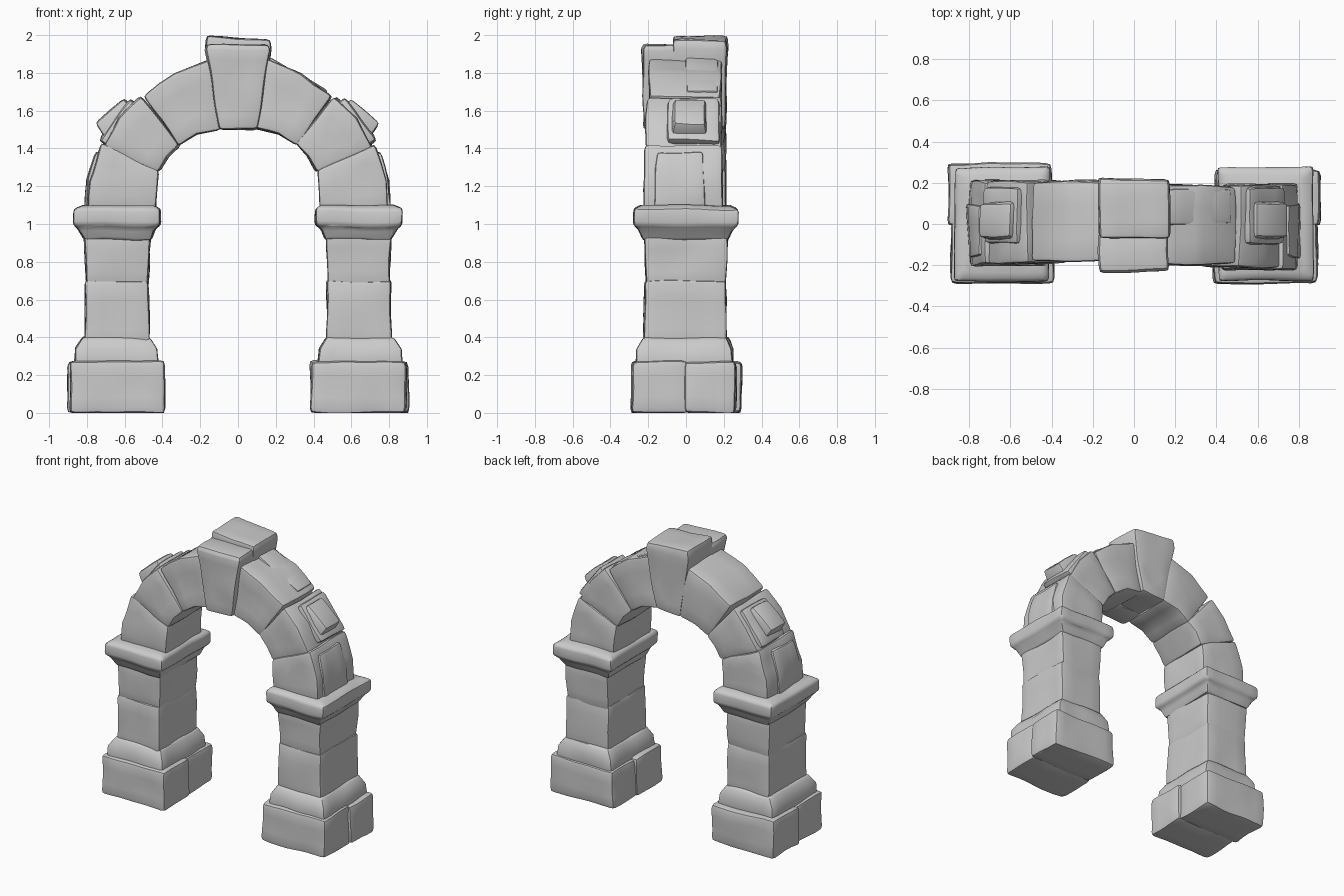
import bpy, bmesh, math, random
from mathutils import Vector, noise

if "Cube" in bpy.data.objects:
    bpy.data.objects.remove(bpy.data.objects["Cube"])

random.seed(4)


def stone(name, sections, bevel=0.022, rough=0.011):
    """Loft rectangles ((xa, za), (xb, zb), y0, y1) into a worn, rounded block."""
    bm = bmesh.new()
    rings = []
    for (xa, za), (xb, zb), y0, y1 in sections:
        rings.append([bm.verts.new(p) for p in
                      ((xa, y0, za), (xb, y0, zb), (xb, y1, zb), (xa, y1, za))])
    for a, b in zip(rings, rings[1:]):
        for i in range(4):
            j = (i + 1) % 4
            bm.faces.new((a[i], a[j], b[j], b[i]))
    bm.faces.new(rings[0][::-1])
    bm.faces.new(rings[-1])
    bmesh.ops.recalc_face_normals(bm, faces=bm.faces)
    # rounded edges
    sharp = [e for e in bm.edges if e.calc_face_angle(0) > math.radians(28)]
    bmesh.ops.bevel(bm, geom=sharp, offset=bevel, segments=2, profile=0.6,
                    affect='EDGES', clamp_overlap=True)
    # hewn, uneven faces
    for _ in range(3):
        long = [e for e in bm.edges if e.calc_length() > 0.09]
        if long:
            bmesh.ops.subdivide_edges(bm, edges=long, cuts=1, use_grid_fill=True)
    seed = Vector([random.uniform(-20, 20) for _ in range(3)])
    for v in bm.verts:
        on_floor = v.co.z < 0.004
        v.co += noise.noise_vector(v.co * 5 + seed) * rough
        v.co.z = 0 if on_floor else max(v.co.z, 0)
    bmesh.ops.triangulate(bm, faces=[f for f in bm.faces if len(f.verts) > 4])
    bmesh.ops.recalc_face_normals(bm, faces=bm.faces)
    me = bpy.data.meshes.new(name)
    bm.to_mesh(me)
    bm.free()
    ob = bpy.data.objects.new(name, me)
    bpy.context.collection.objects.link(ob)
    bpy.ops.object.select_all(action='DESELECT')
    ob.select_set(True)
    bpy.context.view_layer.objects.active = ob
    bpy.ops.object.shade_smooth_by_angle(angle=math.radians(40))
    return ob


def tier(s, x0, x1, y0, y1, z):
    """Horizontal section of a pillar on side s."""
    return ((s * x0, z), (s * x1, z), y0, y1)


for side, s in (("left", -1), ("right", 1)):
    yb = 0.295 if s < 0 else 0.265      # rear of the pillar base
    dy = 0.01 if s < 0 else -0.01       # slight shift of the arch stones

    # base: front and rear stones
    stone(side + "_base_front", [tier(s, .385, .89, -.29, .01, 0),
                                 tier(s, .385, .89, -.285, .01, .275)], .028)
    stone(side + "_base_rear", [tier(s, .395, .905, -.01, yb, 0),
                                tier(s, .40, .90, -.01, yb, .27)], .028)
    # stepped plinth
    stone(side + "_plinth", [tier(s, .42, .87, -.265, .25, .24),
                             tier(s, .43, .86, -.26, .245, .34),
                             tier(s, .465, .82, -.225, .22, .40)], .018)
    # shaft in two courses
    stone(side + "_shaft_lower", [tier(s, .468, .81, -.222, .215, .34),
                                  tier(s, .472, .808, -.218, .21, .70)], .018)
    stone(side + "_shaft_upper", [tier(s, .475, .80, -.21, .21, .67),
                                  tier(s, .465, .812, -.222, .222, .95)], .018)
    # capital
    stone(side + "_capital", [tier(s, .46, .81, -.225, .225, .915),
                              tier(s, .44, .845, -.25, .25, .975),
                              tier(s, .412, .868, -.275, .275, .995),
                              tier(s, .412, .868, -.275, .275, 1.08),
                              tier(s, .445, .82, -.235, .235, 1.10)], .018, .009)

    # arch stones, from the springing up to the keystone
    stone(side + "_arch_stone_low", [
        ((s * .435, 1.07), (s * .795, 1.07), -.215 + dy, .205 + dy),
        ((s * .43, 1.18), (s * .79, 1.23), -.215 + dy, .205 + dy),
        ((s * .42, 1.285), (s * .725, 1.425), -.205 + dy, .20 + dy)])
    stone(side + "_arch_stone_middle", [
        ((s * .418, 1.275), (s * .715, 1.41), -.20 + dy, .195 + dy),
        ((s * .37, 1.36), (s * .63, 1.56), -.205 + dy, .20 + dy),
        ((s * .305, 1.425), (s * .515, 1.675), -.20 + dy, .195 + dy)])
    stone(side + "_arch_stone_high", [
        ((s * .312, 1.415), (s * .50, 1.68), -.19 + dy, .19 + dy),
        ((s * .215, 1.475), (s * .335, 1.795), -.19 + dy, .20 + dy),
        ((s * .09, 1.50), (s * .14, 1.875), -.185 + dy, .20 + dy)])
    # worn shoulder stone and knob on the outside of the arch
    stone(side + "_shoulder_stone", [
        ((s * .66, 1.40), (s * .74, 1.44), -.10, .18),
        ((s * .50, 1.60), (s * .565, 1.67), -.10, .18)], .03)
    stone(side + "_knob", [
        ((s * .60, 1.38), (s * .48, 1.56), -.08, .115),
        ((s * .70, 1.46), (s * .57, 1.63), -.075, .11),
        ((s * .75, 1.535), (s * .60, 1.665), -.06, .10)], .02)
    # low slab along the outer edge of the springing stone
    stone(side + "_side_slab", [
        tier(s, .70, .81, -.17, .10, 1.08),
        tier(s, .70, .80, -.16, .10, 1.24),
        tier(s, .64, .755, -.15, .09, 1.38)], .02)

# raised slab on the right upper stone
stone("right_top_slab", [((.44, 1.64), (.48, 1.71), .0, .17),
                         ((.14, 1.80), (.17, 1.88), .0, .17)], .02)

# keystone: shorter front block, taller rear block
stone("keystone_front", [((-.10, 1.50), (.10, 1.50), -.225, -.04),
                         ((-.17, 1.92), (.17, 1.92), -.235, -.04),
                         ((-.165, 1.95), (.165, 1.95), -.225, -.04)])
stone("keystone_rear", [((-.10, 1.505), (.10, 1.505), -.07, .21),
                        ((-.175, 1.93), (.175, 1.92), -.07, .22),
                        ((-.17, 2.0), (.17, 1.97), -.07, .215)])
